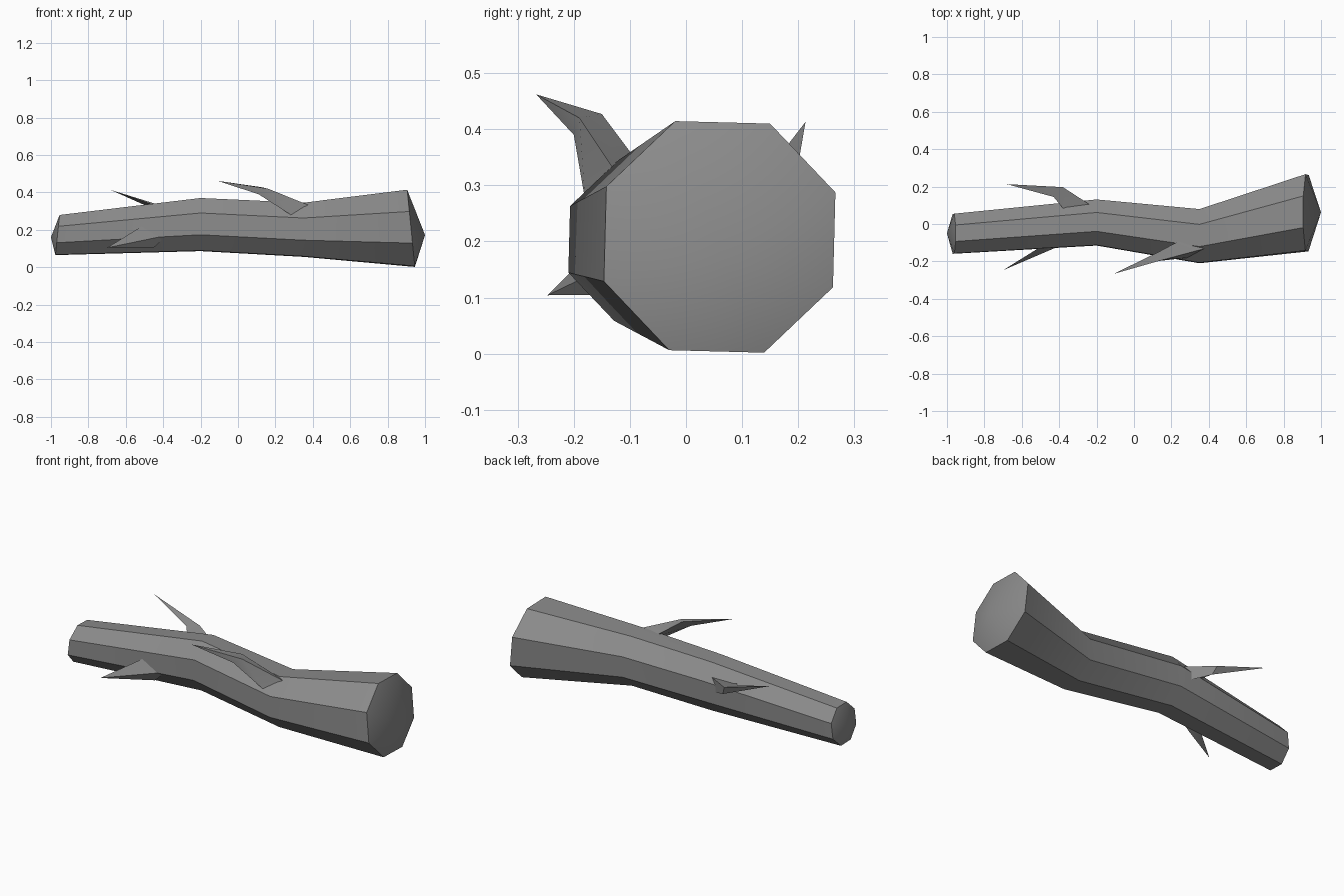
import bpy, bmesh, math
from mathutils import Vector

cube = bpy.data.objects.get("Cube")
if cube:
    bpy.data.objects.remove(cube, do_unlink=True)

bark = bpy.data.materials.new("grey_bark")
bark.use_nodes = True
colour = (0.26, 0.26, 0.26, 1)
bark.diffuse_color = colour
bark.node_tree.nodes["Principled BSDF"].inputs["Base Color"].default_value = colour


def loft(name, rings, start=None, end=None):
    """Skin a row of rings; each end closes on a point, or flat if none is given."""
    bm = bmesh.new()
    loops = [[bm.verts.new(p) for p in ring] for ring in rings]
    n = len(loops[0])
    for a, b in zip(loops, loops[1:]):
        for i in range(n):
            j = (i + 1) % n
            bm.faces.new((a[i], a[j], b[j], b[i]))
    for loop, tip in ((loops[0], start), (loops[-1], end)):
        if tip is None:
            bm.faces.new(loop)
        else:
            apex = bm.verts.new(tip)
            for i in range(n):
                bm.faces.new((loop[i], loop[(i + 1) % n], apex))
    bmesh.ops.recalc_face_normals(bm, faces=bm.faces)
    mesh = bpy.data.meshes.new(name)
    bm.to_mesh(mesh)
    bm.free()
    mesh.materials.append(bark)
    obj = bpy.data.objects.new(name, mesh)
    bpy.context.collection.objects.link(obj)
    bpy.ops.object.select_all(action="DESELECT")
    obj.select_set(True)
    bpy.context.view_layer.objects.active = obj
    bpy.ops.object.shade_smooth_by_angle(angle=math.radians(30))
    return obj


def octagon(x, y, z, ry, rz, lean):
    """Eight-sided section across the log, leaning along x."""
    ring = []
    for i in range(8):
        a = math.radians(111 - 45 * i)
        ring.append(Vector((x - lean * math.sin(a), y + ry * math.cos(a), z + rz * math.sin(a))))
    return ring


# Trunk: bent, tapering log with shallow pointed ends
sections = [
    (-0.965, -0.052, 0.172, 0.115, 0.115, -0.012),
    (-0.20, 0.008, 0.228, 0.132, 0.152, 0.0),
    (0.35, -0.065, 0.20, 0.155, 0.155, 0.0),
    (0.925, 0.06, 0.208, 0.221, 0.221, 0.022),
]
loft("trunk", [octagon(*s) for s in sections],
     start=(-1, -0.05, 0.16), end=(1, 0.063, 0.172))

# Front upper branch: bent spike rising from the shoulder of the log
loft("front_upper_branch", [
    [(0.28, -0.07, 0.32), (0.29, -0.18, 0.275), (0.42, -0.12, 0.315)],
    [(0.13, -0.15, 0.427), (0.11, -0.20, 0.39), (0.16, -0.19, 0.42)],
], end=(-0.11, -0.267, 0.462))

# Front lower branch: short straight spike
loft("front_lower_branch", [
    [(-0.48, -0.11, 0.24), (-0.38, -0.11, 0.17), (-0.45, -0.11, 0.105)],
], end=(-0.70, -0.247, 0.104))

# Back branch: bent spike hugging the log
loft("back_branch", [
    [(-0.20, 0.08, 0.30), (-0.24, 0.10, 0.22), (-0.36, 0.06, 0.29)],
    [(-0.38, 0.197, 0.32), (-0.36, 0.18, 0.27), (-0.43, 0.145, 0.325)],
], end=(-0.68, 0.213, 0.413))
